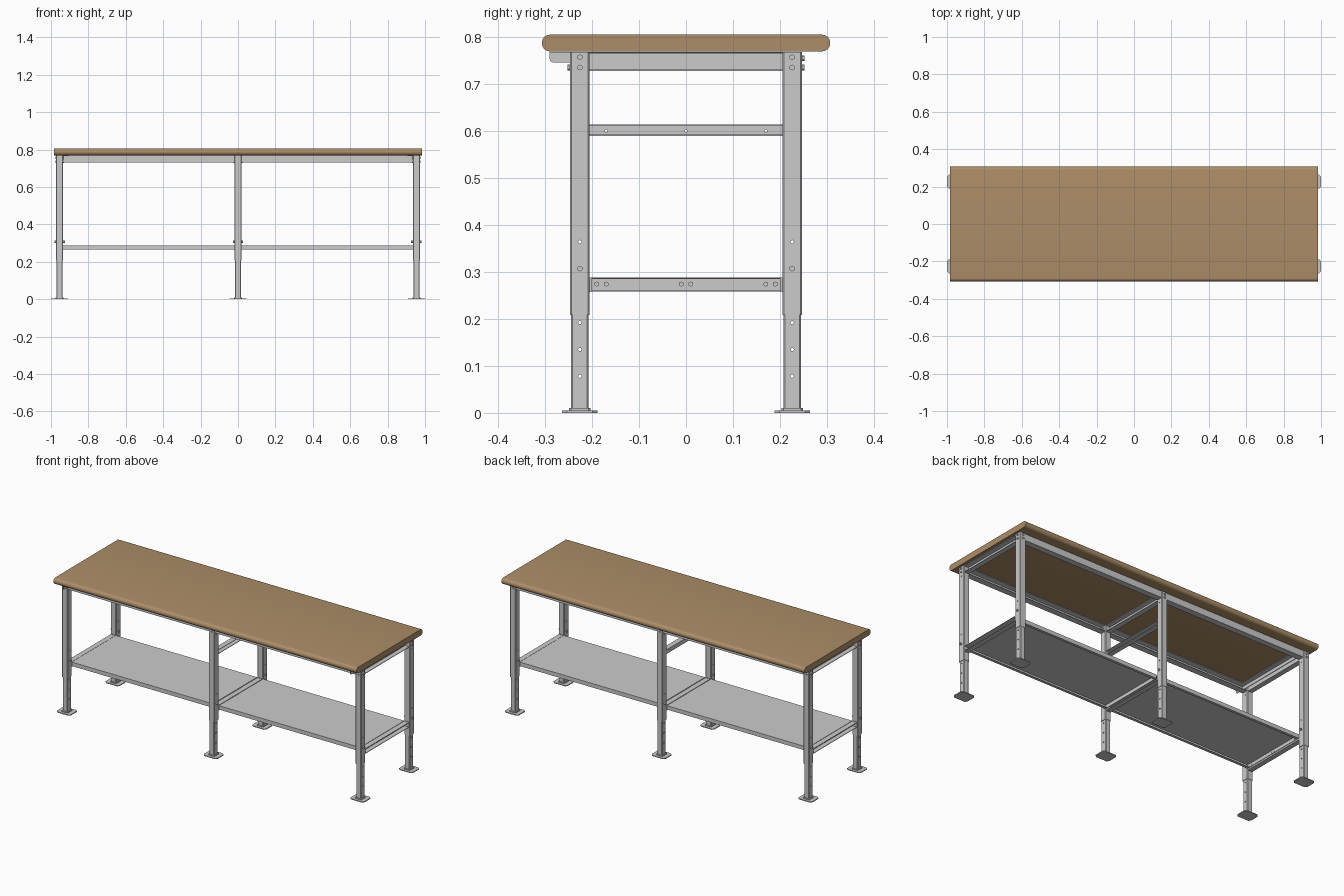
import bpy, bmesh
from math import sin, cos, pi, radians
from mathutils import Matrix

if "Cube" in bpy.data.objects:
    bpy.data.objects.remove(bpy.data.objects["Cube"])

LEG_X = (-0.954, 0.0, 0.954)
LEG_Y = 0.226


def finish(bm, name):
    bmesh.ops.recalc_face_normals(bm, faces=bm.faces)
    me = bpy.data.meshes.new(name)
    bm.to_mesh(me)
    bm.free()
    ob = bpy.data.objects.new(name, me)
    bpy.context.collection.objects.link(ob)
    return ob


def place(axis, u, v, w):
    return {'X': (w, u, v), 'Y': (u, w, v), 'Z': (u, v, w)}[axis]


def add_prism(bm, pts, axis, lo, hi):
    a, b = ([bm.verts.new(place(axis, u, v, w)) for u, v in pts] for w in (lo, hi))
    n = len(pts)
    bm.faces.new(a)
    bm.faces.new(b)
    for i in range(n):
        j = (i + 1) % n
        bm.faces.new((a[i], a[j], b[j], b[i]))


def prism(name, pts, axis, lo, hi):
    bm = bmesh.new()
    add_prism(bm, pts, axis, lo, hi)
    return finish(bm, name)


def channel(back, tip, z0, z1, t=0.003):
    # C section: web at back, flanges reaching to tip
    i = back + (t if tip > back else -t)
    return [(back, z0), (tip, z0), (tip, z0 + t), (i, z0 + t),
            (i, z1 - t), (tip, z1 - t), (tip, z1), (back, z1)]


def chamfered(cx, cy, hx, hy, c):
    return [(cx + sx * (hx - a), cy + sy * (hy - b)) for sx, sy, a, b in
            ((-1, -1, 0, c), (-1, -1, c, 0), (1, -1, c, 0), (1, -1, 0, c),
             (1, 1, 0, c), (1, 1, c, 0), (-1, 1, c, 0), (-1, 1, 0, c))]


def tube(name, cx, cy, hx, hy, z0, z1, t=0.003):
    bm = bmesh.new()
    rings = [[bm.verts.new((u, v, z)) for u, v in chamfered(cx, cy, hx - d, hy - d, 0.003 - d / 2)]
             for d, z in ((0, z0), (0, z1), (t, z1), (t, z0))]
    for k in range(4):
        a, b = rings[k], rings[(k + 1) % 4]
        for i in range(8):
            j = (i + 1) % 8
            bm.faces.new((a[i], a[j], b[j], b[i]))
    return finish(bm, name)


def rods(name, items, axis, r, seg):
    # items: (u, v, lo, hi), cylinders along the axis
    bm = bmesh.new()
    for u, v, lo, hi in items:
        pts = [(u + r * cos(2 * pi * k / seg + pi / 2), v + r * sin(2 * pi * k / seg + pi / 2))
               for k in range(seg)]
        add_prism(bm, pts, axis, lo, hi)
    return finish(bm, name)


def drill(ob, cutter):
    m = ob.modifiers.new('holes', 'BOOLEAN')
    m.operation = 'DIFFERENCE'
    m.solver = 'EXACT'
    m.object = cutter


# worktop with bullnose front and back edges
r = 0.0178
prof = [(s * (0.307 - r + r * cos(a)), 0.7872 + s * r * sin(a))
        for s in (1, -1) for a in (radians(-90 + 15 * k) for k in range(13))]
top = prism('worktop', prof, 'X', -0.985, 0.985)
wood = bpy.data.materials.new('tan_wood')
wood.diffuse_color = (0.42, 0.27, 0.14, 1)
wood.use_nodes = True
wood.node_tree.nodes["Principled BSDF"].inputs["Base Color"].default_value = wood.diffuse_color
top.data.materials.append(wood)
bpy.context.view_layer.objects.active = top
top.select_set(True)
bpy.ops.object.shade_smooth_by_angle(angle=radians(30))
top.select_set(False)

# hidden hole cutters running the whole length
leg_cut = rods('leg_hole_cutter', [(s * LEG_Y, z, -1.1, 1.1) for s in (-1, 1)
                                   for z in (0.078, 0.135, 0.192, 0.364)], 'X', 0.0035, 12)
beam_cut = rods('beam_hole_cutter', [(y, 0.6, -0.1, 0.1) for y in (-0.17, 0, 0.17)],
                'X', 0.003, 12)
for c in (leg_cut, beam_cut):
    c.hide_render = True
    c.hide_viewport = True

# telescoping legs with foot plates
for x in LEG_X:
    for s in (-1, 1):
        y = s * LEG_Y
        drill(tube('upper_leg', x, y, 0.0185, 0.0205, 0.208, 0.768), leg_cut)
        drill(tube('lower_leg', x, y, 0.0155, 0.0185, 0.006, 0.38), leg_cut)
        prism('foot_plate', chamfered(x, y, 0.045, 0.0375, 0.01), 'Z', 0, 0.005)
        prism('foot_collar', chamfered(x, y, 0.021, 0.023, 0.004), 'Z', 0.005, 0.010)

# long top rails, open inward, between the legs
for s in (-1, 1):
    for x0, x1 in ((-0.9355, -0.0185), (0.0185, 0.9355)):
        prism('top_rail', channel(s * 0.244, s * 0.208, 0.73, 0.768), 'X', x0, x1)

# cross beams: top on every frame, shelf level on every frame
Y = 0.2055
for x in LEG_X:
    d = 1 if x >= 0 else -1
    prism('top_cross_beam', channel(x - d * 0.015, x + d * 0.015, 0.728, 0.767), 'Y', -Y, Y)
    prism('shelf_cross_beam', channel(x - d * 0.015, x + d * 0.015, 0.258, 0.2875), 'Y', -Y, Y)
    for s in (-1, 1):
        prism('beam_end_plate', [(x - 0.016, 0.257), (x + 0.016, 0.257),
                                 (x + 0.016, 0.2885), (x - 0.016, 0.2885)],
              'Y', s * 0.2015, s * 0.2055)

# middle stretcher beam
drill(prism('middle_stretcher', channel(-0.015, 0.015, 0.589, 0.614), 'Y', -Y, Y), beam_cut)

# angle brackets carrying the top past the front legs
for s in (-1, 1):
    bm = bmesh.new()
    plate = [(-0.29, 0.768), (-0.29, 0.753), (-0.288, 0.748), (-0.283, 0.746),
             (0.205, 0.746), (0.205, 0.768)]
    add_prism(bm, plate, 'X', s * 0.931, s * 0.934)
    add_prism(bm, [(s * 0.905, 0.765), (s * 0.931, 0.765), (s * 0.931, 0.768),
                   (s * 0.905, 0.768)], 'Y', -0.283, 0.205)
    finish(bm, 'top_bracket')

# folded sheet shelves with lips
w, t, z0, z1 = 0.205, 0.003, 0.265, 0.288
half = [(w, z1), (w, z0), (w - 0.015, z0), (w - 0.015, z0 + t), (w - t, z0 + t), (w - t, z1 - t)]
pan = half + [(-u, v) for u, v in reversed(half)]
for s in (-1, 1):
    bm = bmesh.new()
    add_prism(bm, pan, 'X', s * 0.0195, s * 0.937)
    for x0 in (0.0195, 0.934):
        add_prism(bm, [(-w + t, z0), (w - t, z0), (w - t, z1 - t), (-w + t, z1 - t)],
                  'X', s * x0, s * (x0 + t))
    finish(bm, 'shelf')

# leg bolts along x
items = []
for x in LEG_X:
    for s in (-1, 1):
        items += [(s * LEG_Y, z, x - 0.023, x + 0.023) for z in (0.735, 0.757)]
        items.append((s * LEG_Y, 0.307, x - 0.028, x + 0.028))
rods('leg_bolts', items, 'X', 0.0062, 6)
rods('leg_rivets', [(s * LEG_Y, 0.711, x - 0.0195, x + 0.0195) for x in LEG_X for s in (-1, 1)],
     'X', 0.004, 10)

# shelf bolts along x
items = []
for s in (-1, 1):
    items += [(y, 0.274, s * 0.932, s * 0.947) for y in (-0.19, -0.17, -0.01, 0.01, 0.17, 0.19)]
rods('shelf_bolts', items, 'X', 0.0055, 6)

# rail bolts along y
items = []
for x in LEG_X:
    items += [(x, z, 0.24, 0.252) for z in (0.735, 0.755)]
    items.append((x, 0.735, -0.252, -0.24))
rods('rail_bolts', items, 'Y', 0.006, 6)
